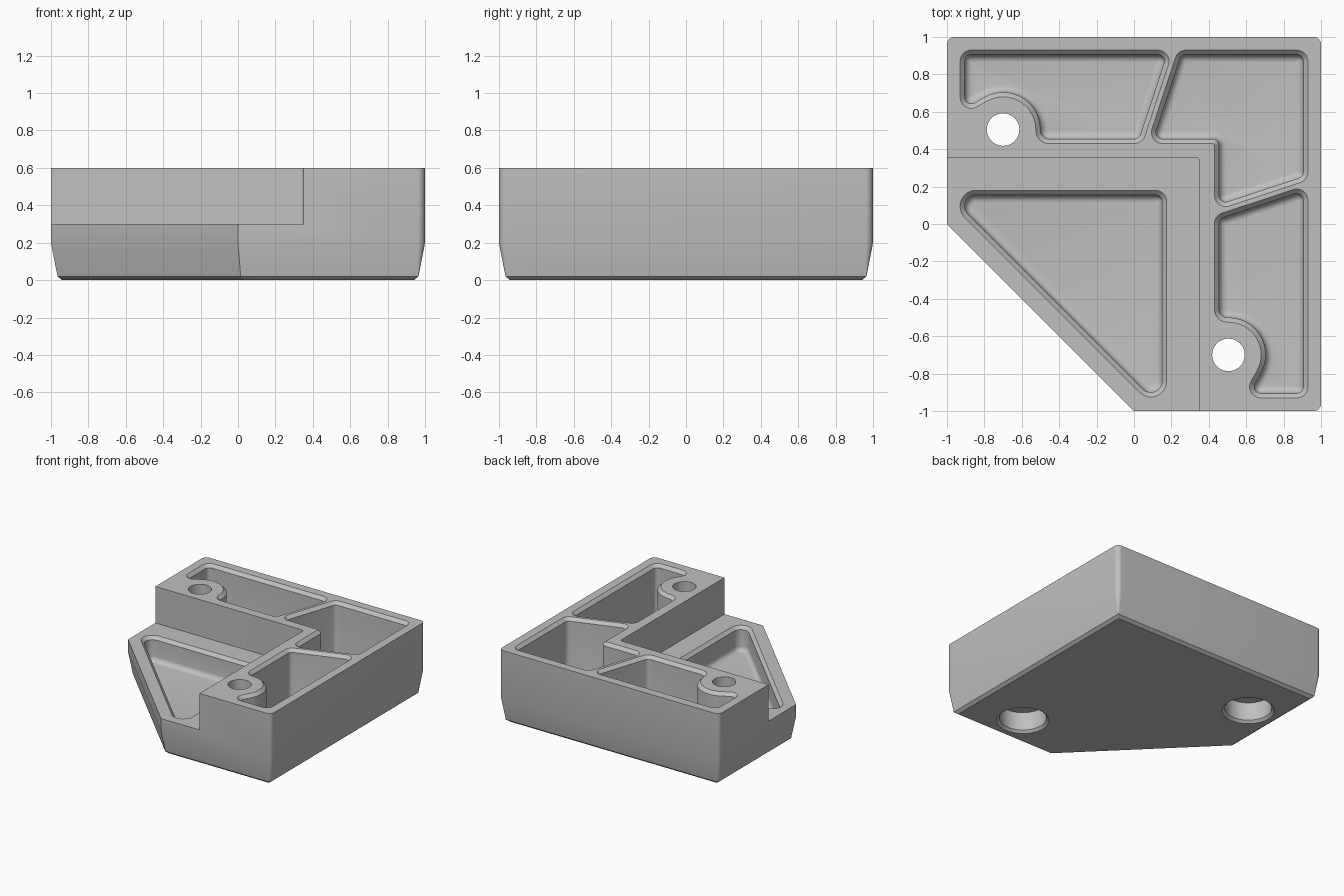
import bpy, bmesh, math
from mathutils import Vector

cube = bpy.data.objects.get("Cube")
if cube:
    bpy.data.objects.remove(cube, do_unlink=True)

HEIGHT, STEP, FLOOR = 0.6, 0.3, 0.1
RIM, FILLET = 0.025, 0.04

grey = bpy.data.materials.new("light grey plastic")
grey.use_nodes = True
grey.diffuse_color = (0.53, 0.53, 0.53, 1)
grey.node_tree.nodes["Principled BSDF"].inputs["Base Color"].default_value = grey.diffuse_color


def outline(corners, inset=0.0):
    """Counter-clockwise (x, y, radius) corners, moved inward and rounded."""
    points = []
    n = len(corners)
    for i, (x, y, radius) in enumerate(corners):
        p = Vector((x, y))
        before = (p - Vector(corners[i - 1][:2])).normalized()
        after = (Vector(corners[(i + 1) % n][:2]) - p).normalized()
        turn = math.atan2(before.cross(after), before.dot(after))
        side = 1 if turn > 0 else -1
        n1 = Vector((-before.y, before.x))
        n2 = Vector((-after.y, after.x))
        miter = (n1 + n2) / (1 + n1.dot(n2))
        p = p + miter * inset
        if radius == 0:
            points.append(p)
            continue
        r = max(radius - side * inset, 0.004)
        centre = p + miter * r * side
        steps = max(4, round(abs(turn) / math.radians(9)))
        start = math.atan2(-side * n1.y, -side * n1.x)
        for k in range(steps + 1):
            a = start + turn * k / steps
            points.append(centre + Vector((math.cos(a), math.sin(a))) * r)
    return points


def loft(name, rings):
    """Solid through rings given from bottom to top as (points, z)."""
    bm = bmesh.new()
    loops = [[bm.verts.new((p.x, p.y, z)) for p in pts] for pts, z in rings]
    for low, high in zip(loops, loops[1:]):
        for i in range(len(low)):
            j = (i + 1) % len(low)
            bm.faces.new((low[i], low[j], high[j], high[i]))
    bm.faces.new(loops[0][::-1])
    bm.faces.new(loops[-1])
    bmesh.ops.recalc_face_normals(bm, faces=bm.faces)
    mesh = bpy.data.meshes.new(name)
    bm.to_mesh(mesh)
    bm.free()
    mesh.materials.append(grey)
    obj = bpy.data.objects.new(name, mesh)
    bpy.context.collection.objects.link(obj)
    return obj


def pocket(name, corners, top):
    """Cutter with a chamfered rim and a rounded floor edge."""
    rings = []
    for k in range(6):
        a = math.pi / 2 * (1 - k / 5)
        rings.append((outline(corners, RIM + FILLET * (1 - math.cos(a))
                              if k else RIM + FILLET),
                      FLOOR + FILLET * (1 - math.sin(a))))
    rings += [(outline(corners, RIM), top - RIM),
              (outline(corners), top), (outline(corners), top + 0.05)]
    return loft(name, rings)


def circle(x, y, r):
    return [Vector((x + r * math.cos(a), y + r * math.sin(a)))
            for a in (math.tau * k / 48 for k in range(48))]


def bolt_hole(name, x, y):
    """Through hole with a wide counterbore chamfered at the underside."""
    profile = [(0.217, -0.02), (0.197, 0), (0.177, 0.02), (0.177, 0.17),
               (0.087, 0.17), (0.087, HEIGHT + 0.05)]
    return loft(name, [(circle(x, y, r), z) for r, z in profile])


def swap(corners):
    """Mirror an outline across the x = y diagonal."""
    return [(y, x, r) for x, y, r in reversed(corners)]


# Main block with tapered foot
plan = [(-1, 0, 0), (0, -1, 0), (1, -1, 0.04), (1, 1, 0.04), (-1, 1, 0.04)]
body = loft("corner_block", [(outline(plan, d), z) for d, z in
                             ((0.06, 0), (0.035, 0.02), (0, 0.2), (0, HEIGHT))])

# Lowered front ledge
ledge = [(-1.2, -1.2, 0), (0.35, -1.2, 0), (0.35, 0.355, 0.02), (-1.2, 0.355, 0)]
cutters = [loft("ledge_cutter", [(outline(ledge), STEP), (outline(ledge), 1)])]

# Triangular pocket in the ledge
triangle = [(-1.05, 0.18, 0.085), (0.175, -1.045, 0.085), (0.175, 0.18, 0.06)]
cutters.append(pocket("triangle_pocket_cutter", triangle, STEP))

# Two matching pockets that wrap around the bolt bosses
arm = [(0.21, 0.93, 0.06), (-0.93, 0.93, 0.06), (-0.93, 0.574, 0.06),
       (-0.525, 0.808, 0.175), (-0.525, 0.43, 0.07), (0.045, 0.43, 0.06)]
cutters.append(pocket("back_arm_pocket_cutter", arm, HEIGHT))
cutters.append(pocket("side_arm_pocket_cutter", swap(arm), HEIGHT))

# Bent pocket in the full corner
corner = [(0.93, 0.93, 0.06), (0.235, 0.93, 0.06), (0.07, 0.43, 0.06),
          (0.42, 0.43, 0.012), (0.43, 0.07, 0.06), (0.93, 0.235, 0.06)]
corner[3] = (0.43, 0.43, 0.012)
cutters.append(pocket("corner_pocket_cutter", corner, HEIGHT))

# Bolt holes
cutters.append(bolt_hole("back_hole_cutter", -0.7, 0.505))
cutters.append(bolt_hole("side_hole_cutter", 0.505, -0.7))

# Cut everything out of the block
bpy.ops.object.select_all(action='DESELECT')
bpy.context.view_layer.objects.active = body
body.select_set(True)
for cutter in cutters:
    cutter.hide_render = True
    mod = body.modifiers.new(cutter.name, 'BOOLEAN')
    mod.operation = 'DIFFERENCE'
    mod.solver = 'EXACT'
    mod.object = cutter
    bpy.ops.object.modifier_apply(modifier=mod.name)
    bpy.data.objects.remove(cutter, do_unlink=True)

bpy.ops.object.shade_smooth_by_angle(angle=math.radians(25))
